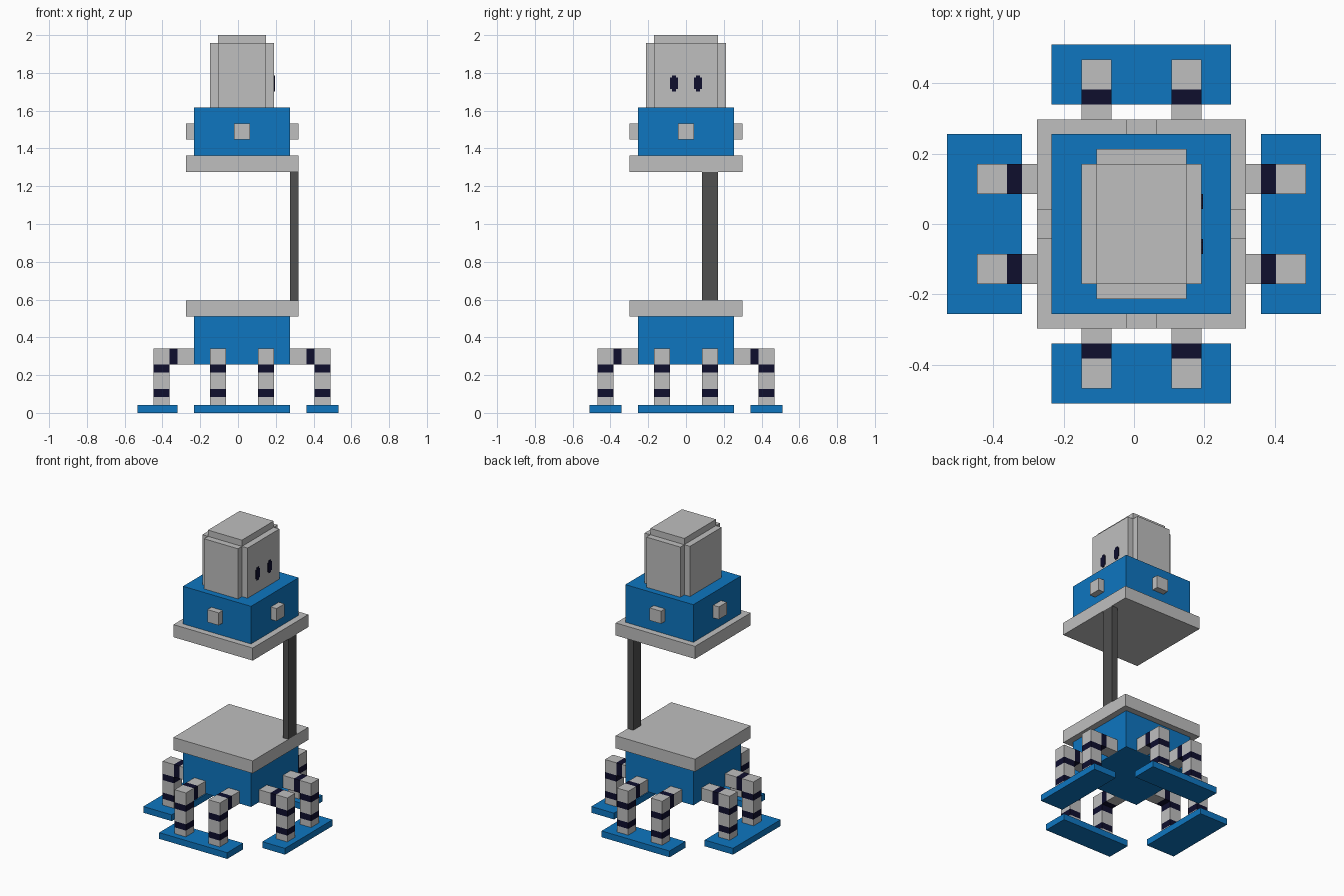
import bpy
import bmesh
import math
from mathutils import Matrix, Vector

if "Cube" in bpy.data.objects:
    bpy.data.objects.remove(bpy.data.objects["Cube"], do_unlink=True)

U = 2 / 47          # one block unit
CENTRE_X = 0.5 * U  # body axis sits half a block off centre


def make_material(name, rgb):
    mat = bpy.data.materials.new(name)
    mat.use_nodes = True
    mat.diffuse_color = (*rgb, 1)
    mat.node_tree.nodes["Principled BSDF"].inputs["Base Color"].default_value = (*rgb, 1)
    return mat


GREY = make_material("light grey", (0.52, 0.52, 0.52))
BLUE = make_material("bright blue", (0.0044, 0.181, 0.527))
NAVY = make_material("dark navy", (0.0044, 0.0044, 0.027))
DARK = make_material("dark grey", (0.08, 0.08, 0.08))


def part(name, boxes, quarter_turns=0):
    """One object from boxes (material, (x0, x1), (y0, y1), (z0, z1)) in block units."""
    bm = bmesh.new()
    mesh = bpy.data.meshes.new(name)
    mats = []
    for mat, *spans in boxes:
        if mat not in mats:
            mats.append(mat)
            mesh.materials.append(mat)
        centre = Vector([(a + b) / 2 for a, b in spans])
        size = Vector([b - a for a, b in spans])
        matrix = Matrix.Translation(centre) @ Matrix.Diagonal((*size, 1))
        verts = bmesh.ops.create_cube(bm, size=1, matrix=matrix)["verts"]
        for face in {f for v in verts for f in v.link_faces}:
            face.material_index = mats.index(mat)
    turn = Matrix.Rotation(quarter_turns * math.pi / 2, 4, "Z")
    bm.transform(Matrix.Translation((CENTRE_X, 0, 0)) @ Matrix.Scale(U, 4) @ turn)
    bm.to_mesh(mesh)
    bm.free()
    obj = bpy.data.objects.new(name, mesh)
    bpy.context.collection.objects.link(obj)
    return obj


# Lower and upper bodies with their platforms, and the post between
part("lower_body", [(BLUE, (-6, 6), (-6, 6), (6, 12))])
part("lower_platform", [(GREY, (-7, 7), (-7, 7), (12, 14))])
part("post", [(DARK, (6, 7), (2, 4), (14, 30))])
part("upper_platform", [(GREY, (-7, 7), (-7, 7), (30, 32))])
part("upper_body", [(BLUE, (-6, 6), (-6, 6), (32, 38))])

# Head: tall core with a thin slab on each side
part("head", [
    (GREY, (-3, 3), (-4, 4), (38, 47)),
    (GREY, (-4, -3), (-4, 4), (38, 46)),
    (GREY, (3, 4), (-4, 4), (38, 46)),
    (GREY, (-3, 3), (-5, -4), (38, 46)),
    (GREY, (-3, 3), (4, 5), (38, 46)),
])

# Eyes: thin plates with stepped corners
for name, y in (("eye_a", -1.5), ("eye_b", 1.5)):
    x = (4, 4.1)
    part(name, [
        (NAVY, x, (y - 0.5, y + 0.5), (40.3, 41.7)),
        (NAVY, x, (y - 0.25, y + 0.25), (41.7, 42)),
        (NAVY, x, (y - 0.25, y + 0.25), (40, 40.3)),
    ])

# Each side, built facing front and turned into place: knob, foot and two legs
for turns, side in enumerate(("front", "left", "back", "right")):
    part(side + "_knob", [(GREY, (-1, 1), (-7, -6), (34, 36))], turns)
    outer = -13 if side == "right" else -12
    part(side + "_foot", [(BLUE, (-6, 6), (outer, -8), (0, 1))], turns)
    for number, x0 in enumerate((-4, 2), 1):
        x = (x0, x0 + 2)
        # Arm out from the body, then banded leg down to the foot
        leg = [(GREY, x, (-8, -6), (6, 8)), (NAVY, x, (-9, -8), (6, 8))]
        for mat, z in ((GREY, (6, 8)), (NAVY, (5, 6)), (GREY, (3, 5)),
                       (NAVY, (2, 3)), (GREY, (1, 2))):
            leg.append((mat, x, (-11, -9), z))
        part(f"{side}_leg_{number}", leg, turns)
